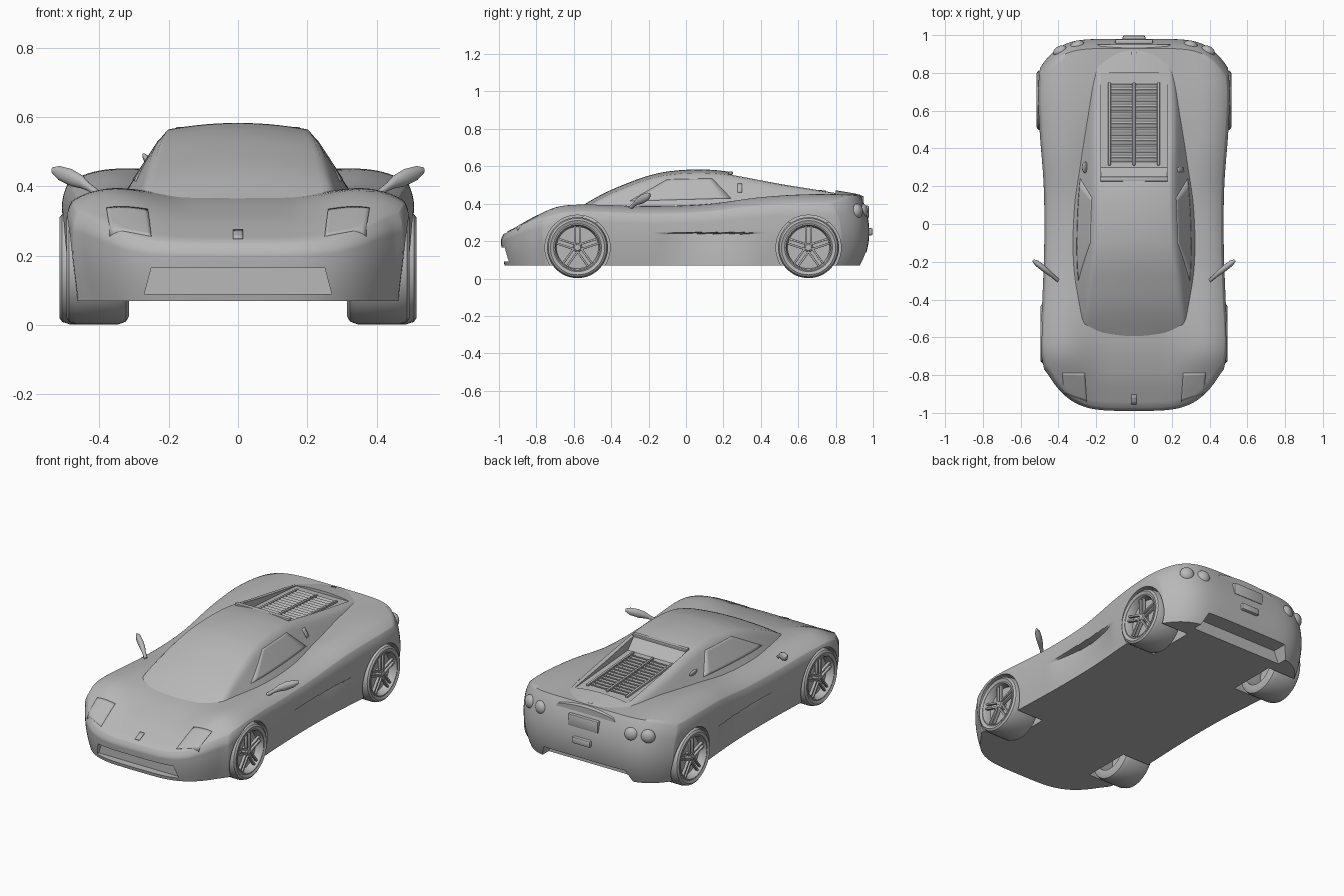
import bpy
import bmesh
from math import sin, cos, pi, radians
from mathutils import Vector, Matrix
from mathutils.bvhtree import BVHTree

if "Cube" in bpy.data.objects:
    bpy.data.objects.remove(bpy.data.objects["Cube"])

grey = bpy.data.materials.new("plain grey")
grey.use_nodes = True
GREY = (0.48, 0.48, 0.48, 1)
grey.diffuse_color = GREY
grey.node_tree.nodes["Principled BSDF"].inputs["Base Color"].default_value = GREY


# ---- helpers ----
def curve(points, y):
    """Smooth height or width through a few (y, value) points."""
    if y <= points[0][0]:
        return points[0][1]
    if y >= points[-1][0]:
        return points[-1][1]
    i = max(k for k in range(len(points) - 1) if points[k][0] <= y)

    def slope(k):
        lo, hi = points[max(k - 1, 0)], points[min(k + 1, len(points) - 1)]
        return (hi[1] - lo[1]) / (hi[0] - lo[0])
    (ya, va), (yb, vb) = points[i], points[i + 1]
    h = yb - ya
    t = (y - ya) / h
    blend = t * t * (3 - 2 * t)
    return (va + (vb - va) * blend + h * t * (1 - t) ** 2 * slope(i)
            - h * t * t * (1 - t) * slope(i + 1))


def smooth(obj, angle):
    bpy.ops.object.select_all(action="DESELECT")
    obj.select_set(True)
    bpy.context.view_layer.objects.active = obj
    bpy.ops.object.shade_smooth_by_angle(angle=radians(angle))


def make(name, bm, angle=35, recalc=True):
    if recalc:
        bmesh.ops.recalc_face_normals(bm, faces=bm.faces[:])
    mesh = bpy.data.meshes.new(name)
    bm.to_mesh(mesh)
    bm.free()
    obj = bpy.data.objects.new(name, mesh)
    bpy.context.collection.objects.link(obj)
    mesh.materials.append(grey)
    if angle:
        smooth(obj, angle)
    return obj


def loft(name, rings, angle=35, closed=False):
    """Skin rings of points; ends are capped unless the loft closes on itself."""
    bm = bmesh.new()
    rows = [[bm.verts.new(p) for p in ring] for ring in rings]
    n = len(rows[0])
    pairs = list(zip(rows, rows[1:])) + ([(rows[-1], rows[0])] if closed else [])
    for a, b in pairs:
        for j in range(n):
            k = (j + 1) % n
            bm.faces.new((a[j], a[k], b[k], b[j]))
    if not closed:
        bm.faces.new(rows[0])
        bm.faces.new(rows[-1])
    return make(name, bm, angle)


def prism(name, outline, axis, lo, hi):
    """Extrude an outline along x or y."""
    def place(p, d):
        return (d, p[0], p[1]) if axis == "x" else (p[0], d, p[1])
    return loft(name, [[place(p, d) for p in outline] for d in (lo, hi)], 0)


def box(name, centre, size, turn=Matrix(), angle=30):
    bm = bmesh.new()
    bmesh.ops.create_cube(bm, size=1, matrix=Matrix.Translation(centre) @ turn @ Matrix.Diagonal((*size, 1)))
    bmesh.ops.bevel(bm, geom=bm.edges[:], offset=min(size) * 0.25, segments=2, affect="EDGES", profile=0.5)
    return make(name, bm, angle)


def lathe(name, profile, centre, side, segments=48):
    """Spin a closed (radius, depth) profile about the wheel axle."""
    x, y, z = centre
    rings = []
    for i in range(segments):
        a = 2 * pi * i / segments
        rings.append([(side * (x - d), y + r * cos(a), z + r * sin(a)) for r, d in profile])
    return loft(name, rings, closed=True)


def cut(obj, cutters, angle):
    for cutter in cutters:
        mod = obj.modifiers.new("cut", "BOOLEAN")
        mod.operation, mod.solver, mod.object = "DIFFERENCE", "EXACT", cutter
        bpy.context.view_layer.objects.active = obj
        bpy.ops.object.modifier_apply(modifier=mod.name)
        bpy.data.objects.remove(cutter)
    smooth(obj, angle)


def panel(name, tree, corners, direction, lift=0.003, steps=10):
    """Thin plate draped over a surface, projected along a direction."""
    bm = bmesh.new()
    a, b, c, d = [Vector(p) for p in corners]
    ray = Vector(direction)
    grid = []
    for i in range(steps + 1):
        left, right = a.lerp(d, i / steps), b.lerp(c, i / steps)
        row = []
        for j in range(steps + 1):
            hit = tree.ray_cast(left.lerp(right, j / steps), ray)[0]
            row.append(bm.verts.new(hit - ray * lift) if hit else None)
        grid.append(row)
    for r, s in zip(grid, grid[1:]):
        for j in range(steps):
            quad = (r[j], r[j + 1], s[j + 1], s[j])
            if all(quad):
                face = bm.faces.new(quad)
                face.normal_update()
                if face.normal.dot(ray) > 0:
                    face.normal_flip()
    obj = make(name, bm, 35, recalc=False)
    mod = obj.modifiers.new("thickness", "SOLIDIFY")
    mod.thickness, mod.offset = 0.006, -1


# ---- main body: a finely divided block shaped by profile curves ----
FLOOR = 0.07
WIDTH = [(-.8, .47), (-.65, .495), (-.4, .485), (-.1, .475), (.2, .478), (.5, .5), (.7, .508), (.85, .495), (1, .48)]
HOOD = [(-1, .225), (-.95, .25), (-.8, .315), (-.6, .365), (-.3, .38), (.3, .4), (.6, .44), (.9, .45), (1, .45)]
FENDER = [(-1, .225), (-.95, .25), (-.85, .31), (-.7, .385), (-.55, .4), (-.2, .39), (.1, .4), (.4, .44), (.7, .455), (1, .445)]


def shape_body(co):
    a = sin(co.x * pi / 2)
    t, f = (co.y + 1) / 2, (co.z + 1) / 2
    rim = max(0, (f - 0.8) / 0.2) ** 2
    front = -0.99 + 0.22 * a ** 4 + 0.02 * (1 - f) ** 2 + 0.015 * rim
    rear = 0.98 - 0.15 * a ** 6 - 0.18 * (f - 0.47) ** 2
    y = front + (rear - front) * t
    k = min(max((abs(a) - 0.3) / 0.5, 0), 1)
    top = curve(HOOD, y) + (curve(FENDER, y) - curve(HOOD, y)) * k * k * (3 - 2 * k)
    top -= 0.13 * (top - FLOOR) * a ** 8
    z = FLOOR + (top - FLOOR) * f
    side = 0.955 + 0.045 * sin(min(f / 0.7, 1) * pi / 2) - 0.03 * rim
    # door scoop: sharp upper edge, fading towards the sill
    along = min(max((y + 0.15) / 0.55, 0), 1)
    dent = 0.04 * sin(pi * along) * (z - FLOOR) / 0.17 if z < 0.243 else 0
    return Vector((a * (curve(WIDTH, y) * side - dent * a ** 8), y, z))


bm = bmesh.new()
bmesh.ops.create_cube(bm, size=2)
bmesh.ops.subdivide_edges(bm, edges=bm.edges[:], cuts=55, use_grid_fill=True)
for v in bm.verts:
    v.co = shape_body(v.co)
body_tree = BVHTree.FromBMesh(bm)
body = make("body", bm, 55)

# ---- cabin with sloping rear buttresses ----
BASE = [(-.62, .17), (-.6, .2), (-.55, .26), (-.4, .3), (-.2, .325), (.1, .325), (.3, .31), (.6, .28), (.8, .25), (.95, .21)]
ROOF = [(-.62, .35), (-.45, .45), (-.3, .515), (-.2, .55), (-.1, .572), (.05, .583), (.2, .575), (.5, .52), (.9, .455), (.95, .44)]
rings = []
for i in range(81):
    y = -0.62 + 1.57 * i / 80
    base, top = curve(BASE, y), curve(ROOF, y)
    edge = top - 0.02
    r = base - (edge - 0.38) * 0.65
    foot = base + 0.052
    half = [(foot + (r - foot) * s / 10, 0.3 + (edge - 0.3) * s / 10) for s in range(10)]
    half += [(r * s, top - 0.02 * s * s) for s in (0.97, 0.9, 0.75, 0.6, 0.45, 0.3, 0.15)]
    rings.append([(x, y, z) for x, z in half] + [(0, y, top)] + [(-x, y, z) for x, z in reversed(half)])
cabin = loft("cabin", rings, 40)
cabin_tree = BVHTree.FromObject(cabin, bpy.context.evaluated_depsgraph_get())

# ---- openings ----
wheels = {"front": (0.495, -0.58, 0.165), "rear": (0.515, 0.655, 0.165)}
cutters = []
for x, y, z in wheels.values():
    ring = [(y + 0.174 * cos(2 * pi * i / 48), z + 0.174 * sin(2 * pi * i / 48)) for i in range(48)]
    for s in (-1, 1):
        cutters.append(prism("arch_cutter", ring, "x", s * 0.29, s * 0.7))
cutters.append(prism("mouth_cutter", [(-.27, .09), (.27, .09), (.25, .165), (-.25, .165)], "y", -1.1, -0.93))
cutters.append(prism("diffuser_cutter", [(-.31, .05), (.31, .05), (.27, .14), (-.27, .14)], "y", 0.87, 1.1))
cut(body, cutters, 55)
cut(cabin, [prism("engine_cutter", [(.245, .7), (.245, .55), (.3, .49), (.8, .455), (.8, .7)], "x", -0.175, 0.175)], 40)

# ---- engine cover louvres ----
tilt = Matrix.Rotation(radians(18), 4, "X")
for s in (-1, 1):
    for i in range(14):
        y = 0.34 + 0.03 * i
        box("louvre", (s * 0.067, y, 0.493 - 0.066 * (y - 0.3)), (0.112, 0.022, 0.006), tilt)
slope = Matrix.Rotation(radians(-3.8), 4, "X")
for x in (-0.13, 0, 0.13):
    box("louvre_rail", (x, 0.53, 0.478), (0.014, 0.44, 0.014), slope)
box("roof_trailing_edge", (0, 0.238, 0.564), (0.36, 0.025, 0.014))

# ---- wheels ----
W = 0.18
TYRE = [(.126, .008), (.145, 0), (.156, .008), (.163, .03), (.163, W - .03), (.155, W - .008), (.14, W), (.11, W), (.11, .06)]
RIM = [(.128, .006), (.122, .004), (.116, .012), (.112, .05), (.02, .05), (.02, .07), (.128, .07)]
HUB = [(.001, .012), (.016, .014), (.024, .022), (.024, .06), (.001, .06)]
for end, (x, y, z) in wheels.items():
    for s in (-1, 1):
        label = end + ("_left" if s > 0 else "_right")
        lathe(label + "_tyre", TYRE, (x, y, z), s)
        lathe(label + "_rim", RIM, (x, y, z), s)
        lathe(label + "_hub", HUB, (x, y, z), s, 20)
        for i in range(5):
            turn = Matrix.Rotation(2 * pi * i / 5, 4, "X")
            for off in (-0.013, 0.013):
                spot = Vector((s * (x - 0.024), y, z)) + turn @ Vector((0, off, 0.066))
                box(label + "_spoke", spot, (0.018, 0.011, 0.108), turn)

# ---- door mirrors ----
for s in (-1, 1):
    rings = []
    for x, y, z, thick, tall in ((.40, -.3, .375, .008, .012), (.43, -.275, .398, .009, .012), (.45, -.258, .413, .012, .019),
                                 (.48, -.234, .425, .014, .025), (.515, -.207, .438, .013, .021), (.535, -.192, .446, .005, .009)):
        ring = []
        for i in range(16):
            a = 2 * pi * i / 16
            ring.append((s * (x - 0.6 * thick * cos(a)), y + thick * cos(a), z + tall * sin(a)))
        rings.append(ring)
    loft("mirror", rings, 50)

# ---- tail lamps, number plate and lower lamp ----
for s in (-1, 1):
    for x, y in ((0.30, 0.943), (0.39, 0.915)):
        turn = Matrix.Rotation(-s * x * 1.1, 4, "Z")
        bm = bmesh.new()
        bmesh.ops.create_uvsphere(bm, u_segments=24, v_segments=12, radius=1,
                                  matrix=Matrix.Translation((s * x, y, 0.36)) @ turn @ Matrix.Diagonal((0.04, 0.028, 0.04, 1)))
        make("tail_lamp", bm, 60)
box("number_plate", (0, 0.965, 0.355), (0.2, 0.025, 0.07))
box("lower_lamp", (0, 0.98, 0.25), (0.12, 0.036, 0.04))

# ---- draped panels: headlamp covers, side glass, badges, caps ----
DOWN = (0, 0, -1)
for s in (-1, 1):
    panel("headlamp_cover", body_tree, [(s * .25, -.94, 1), (s * .37, -.9, 1), (s * .38, -.79, 1), (s * .26, -.79, 1)], DOWN)
    panel("side_glass", cabin_tree, [(s, -.3, .415), (s, .24, .43), (s, .14, .535), (s, -.1, .53)], (-s, 0, 0), 0.002)
for y in (-0.93, 0.885):
    panel("badge", body_tree, [(-.014, y - .025, 1), (.014, y - .025, 1), (.014, y + .025, 1), (-.014, y + .025, 1)], DOWN, 0.005, 3)
panel("side_badge", cabin_tree, [(1, .275, .462), (1, .3, .462), (1, .3, .508), (1, .275, .508)], (-1, 0, 0), 0.005, 3)
bm = bmesh.new()
lean = Matrix.Translation((-0.258, 0.3, 0.47)) @ Matrix.Rotation(radians(57), 4, "Y")
bmesh.ops.create_uvsphere(bm, u_segments=20, v_segments=10, radius=1, matrix=lean @ Matrix.Diagonal((0.03, 0.03, 0.01, 1)))
make("fuel_cap", bm, 60)
